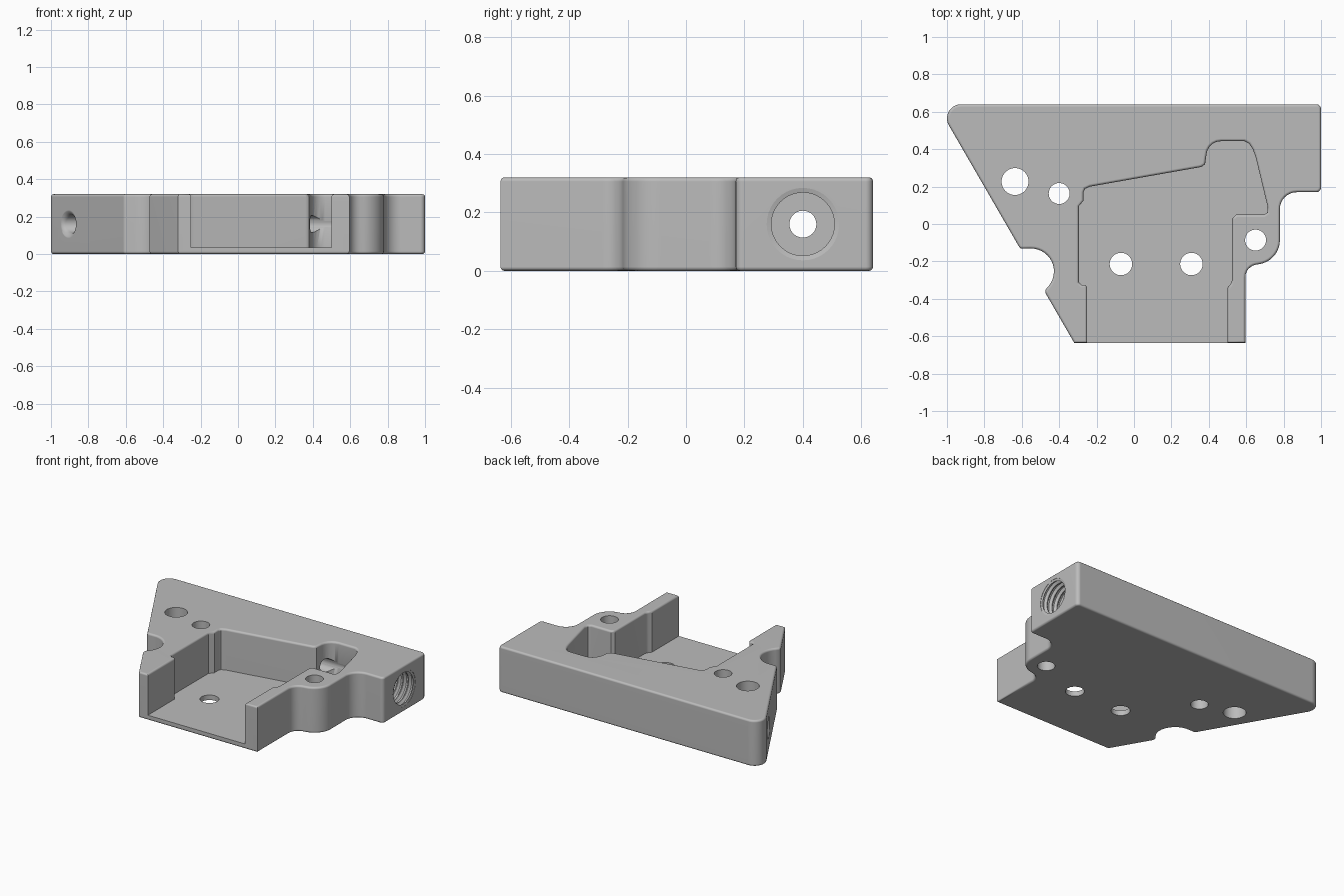
import bpy, bmesh
from math import sin, cos, radians, pi

cube = bpy.data.objects.get("Cube")
if cube:
    bpy.data.objects.remove(cube)

H, FLOOR = 0.32, 0.035
BORE_Y, BORE_Z, BORE_R = 0.4, 0.16, 0.046

metal = bpy.data.materials.new("plain grey")
metal.use_nodes = True
GREY = (0.5, 0.5, 0.5, 1)
metal.diffuse_color = GREY
metal.node_tree.nodes["Principled BSDF"].inputs["Base Color"].default_value = GREY


def arc(cx, cy, r, a0, a1, n=6):
    angles = [radians(a0 + (a1 - a0) * i / n) for i in range(n + 1)]
    return [(cx + r * cos(a), cy + r * sin(a)) for a in angles]


def make_object(name, bm):
    bmesh.ops.recalc_face_normals(bm, faces=bm.faces)
    mesh = bpy.data.meshes.new(name)
    bm.to_mesh(mesh)
    bm.free()
    mesh.materials.append(metal)
    obj = bpy.data.objects.new(name, mesh)
    bpy.context.collection.objects.link(obj)
    return obj


def loft(name, rings):
    """Closed solid through rings of points."""
    bm = bmesh.new()
    vs = [[bm.verts.new(p) for p in ring] for ring in rings]
    n = len(vs[0])
    for a, b in zip(vs, vs[1:]):
        for i in range(n):
            j = (i + 1) % n
            bm.faces.new((a[i], a[j], b[j], b[i]))
    bm.faces.new(vs[0])
    bm.faces.new(vs[-1])
    return make_object(name, bm)


# Outer outline, counter-clockwise from the front left corner
outline = [(-0.32, -0.635), (0.595, -0.635)]
outline += arc(0.665, -0.286, 0.07, 180, 100)
outline += arc(0.65, -0.086, 0.13, -80, 0, 10)
outline += arc(0.87, 0.08, 0.09, 180, 90, 8)
outline += arc(0.975, 0.195, 0.025, -90, 0, 4)
outline += arc(0.975, 0.615, 0.025, 0, 90, 4)
outline += arc(-0.925, 0.565, 0.075, 90, 210, 10)
outline += arc(-0.597, -0.112, 0.02, 210, 275, 3)
outline += arc(-0.55, -0.253, 0.122, 92, -40, 14)
outline += [(-0.472, -0.35), (-0.473, -0.37)]

# Pocket outline, from its left front end round to its right front end
pocket = [(-0.25, -0.635), (-0.25, -0.34), (-0.26, -0.325), (-0.28, -0.325),
          (-0.295, -0.31), (-0.295, 0.095), (-0.27, 0.125), (-0.27, 0.17),
          (-0.262, 0.188), (-0.235, 0.2), (0.36, 0.305), (0.38, 0.32)]
pocket += arc(0.465, 0.365, 0.078, 175, 90, 5)
pocket += [(0.59, 0.443), (0.615, 0.43), (0.635, 0.4), (0.65, 0.36), (0.715, 0.09),
           (0.712, 0.06), (0.695, 0.05), (0.545, 0.05), (0.525, 0.03),
           (0.525, -0.3), (0.515, -0.322), (0.5, -0.34), (0.5, -0.635)]

# Body with the pocket open to the front
bm = bmesh.new()


def level(points, z):
    return [bm.verts.new((x, y, z)) for x, y in points]


low, high = level(outline, 0), level(outline, H)
floor, rim = level(pocket, FLOOR), level(pocket, H)
n = len(outline)
bm.faces.new(low[::-1])
bm.faces.new([high[0]] + rim + high[1:])
bm.faces.new(floor)
bm.faces.new([low[0], low[1], high[1], rim[-1], floor[-1], floor[0], rim[0], high[0]])
for i in range(1, n):
    j = (i + 1) % n
    bm.faces.new((low[i], low[j], high[j], high[i]))
for i in range(len(pocket) - 1):
    bm.faces.new((floor[i], rim[i], rim[i + 1], floor[i + 1]))
bmesh.ops.recalc_face_normals(bm, faces=bm.faces)
edges = [e for e in bm.edges
         if all(v.co.z > H - 0.001 for v in e.verts) or all(v.co.z < 0.001 for v in e.verts)]
bmesh.ops.bevel(bm, geom=edges, offset=0.014, segments=3, profile=0.5, affect='EDGES')
body = make_object("mounting_block", bm)

# Upright through holes
cutters = []
for x, y, r in [(-0.636, 0.227, 0.072), (-0.4, 0.163, 0.056), (-0.07, -0.214, 0.06),
                (0.307, -0.214, 0.06), (0.65, -0.086, 0.056)]:
    ring = arc(x, y, r, 0, 352.5, 47)
    cutters.append(loft("upright_hole_cutter",
                        [[(px, py, z) for px, py in ring] for z in (-0.1, H + 0.1)]))

# Long side bore with a rounded mouth on the slanted face
N = 40
angles = [2 * pi * i / N for i in range(N)]


def face_x(y):
    return -0.919 - 0.577 * (y - BORE_Y)


def mouth_point(a, t):
    e = 0.048 - 0.026 * cos(a)
    r = BORE_R + e * (1 - t) ** 2
    edge_x = face_x(BORE_Y + BORE_R * cos(a))
    wide_x = face_x(BORE_Y + (BORE_R + e) * cos(a)) - 0.001
    x = (1 - t) ** 2 * wide_x + 2 * t * (1 - t) * edge_x + t * t * (edge_x + e)
    return (x, BORE_Y + r * cos(a), BORE_Z + r * sin(a))


def side_ring(x, r):
    return [(x, BORE_Y + r * cos(a), BORE_Z + r * sin(a)) for a in angles]


rings = [[mouth_point(a, i / 6) for a in angles] for i in range(7)]
rings.insert(0, [(-1.2, y, z) for x, y, z in rings[0]])
rings.append(side_ring(0.9, BORE_R))
cutters.append(loft("side_bore_cutter", rings))

# Threaded socket in the right end
PITCH, TURNS, DEEP = 0.04, 6, 0.755
rings = [side_ring(DEEP, 0.108)]
for k in range(TURNS):
    x = DEEP + 0.005 + k * PITCH
    for dx, r in ((0, 0.108), (0.012, 0.124), (0.022, 0.124), (0.034, 0.108)):
        rings.append(side_ring(x + dx, r))
rings += [side_ring(0.998, 0.124), side_ring(1.1, 0.124)]
cutters.append(loft("thread_cutter", rings))

# Cut, then shade
bpy.context.view_layer.objects.active = body
for c in cutters:
    c.hide_render = True
    mod = body.modifiers.new("cut", 'BOOLEAN')
    mod.operation, mod.solver, mod.object = 'DIFFERENCE', 'EXACT', c
    bpy.ops.object.modifier_apply(modifier=mod.name)
    bpy.data.objects.remove(c)
bpy.context.view_layer.update()
bpy.ops.object.select_all(action='DESELECT')
body.select_set(True)
bpy.context.view_layer.objects.active = body
bpy.ops.object.shade_smooth_by_angle(angle=radians(38))
body.modifiers.new("even_shading", 'WEIGHTED_NORMAL').keep_sharp = True
